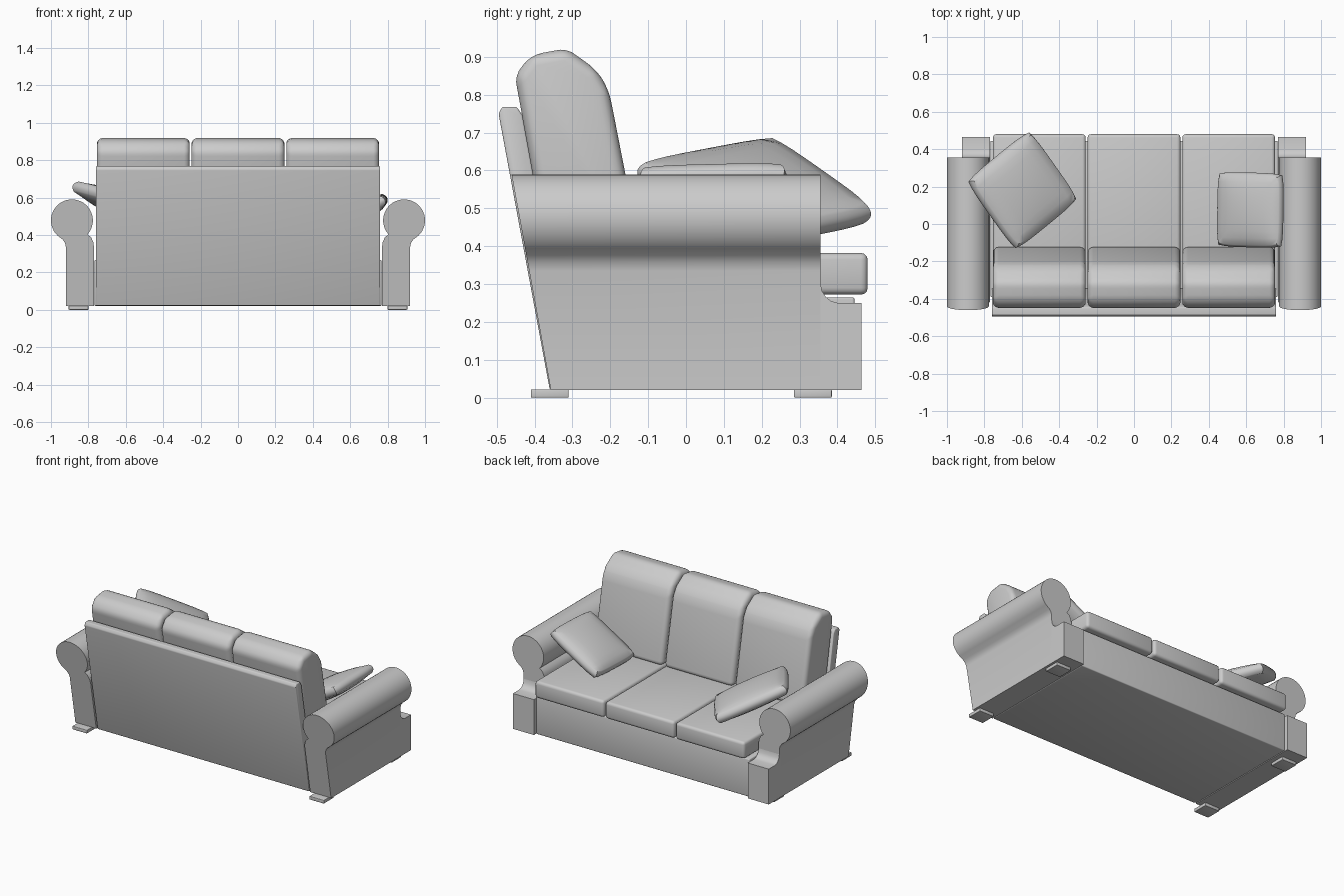
import bpy, bmesh, math
from mathutils import Matrix, Vector

if "Cube" in bpy.data.objects:
    bpy.data.objects.remove(bpy.data.objects["Cube"])


def finish(name, bm, bevel=0.0, segs=3, limit=30):
    bmesh.ops.recalc_face_normals(bm, faces=bm.faces[:])
    me = bpy.data.meshes.new(name)
    bm.to_mesh(me)
    bm.free()
    ob = bpy.data.objects.new(name, me)
    bpy.context.collection.objects.link(ob)
    bpy.ops.object.select_all(action='DESELECT')
    ob.select_set(True)
    bpy.context.view_layer.objects.active = ob
    if bevel:
        m = ob.modifiers.new("bevel", 'BEVEL')
        m.width, m.segments = bevel, segs
        m.limit_method = 'ANGLE'
        m.angle_limit = math.radians(limit)
        bpy.ops.object.modifier_apply(modifier=m.name)
    bpy.ops.object.shade_smooth_by_angle(angle=math.radians(35))
    return ob


def loft(name, a, b, **kw):
    """Closed solid between two matching outlines."""
    bm = bmesh.new()
    va = [bm.verts.new(p) for p in a]
    vb = [bm.verts.new(p) for p in b]
    bm.faces.new(va)
    bm.faces.new(vb[::-1])
    n = len(va)
    for i in range(n):
        j = (i + 1) % n
        bm.faces.new((va[i], vb[i], vb[j], va[j]))
    return finish(name, bm, **kw)


def side_profile(name, pts, x0, x1, **kw):
    return loft(name, [(x0, y, z) for y, z in pts], [(x1, y, z) for y, z in pts], **kw)


def box(name, x0, x1, y0, y1, z0, z1, **kw):
    return side_profile(name, [(y0, z0), (y1, z0), (y1, z1), (y0, z1)], x0, x1, **kw)


def pillow(name, centre, u, v, size_u, size_v, edge, bulge):
    """Puffed square cushion lying in the plane of u and v."""
    u = Vector(u).normalized()
    w = u.cross(Vector(v)).normalized()
    v = w.cross(u)
    frame = Matrix((u, v, w)).transposed()
    bm = bmesh.new()
    bmesh.ops.create_cube(bm, size=2)
    bmesh.ops.subdivide_edges(bm, edges=bm.edges[:], cuts=9, use_grid_fill=True)
    for p in bm.verts:
        a, b, c = p.co
        h = edge + bulge * max(0, (1 - a * a) * (1 - b * b)) ** 0.6
        # rounded rim and corners
        rim = 1 - 0.06 * c * c
        corner = 1 - 0.05 * (a * b) ** 4
        p.co = frame @ Vector((a * rim * corner * size_u / 2,
                               b * rim * corner * size_v / 2, c * h)) + Vector(centre)
    return finish(name, bm)


# Base under the seat
side_profile("base", [(-0.35, 0.02), (0.445, 0.02), (0.445, 0.265), (-0.39, 0.265)],
             -0.768, 0.768, bevel=0.006)

# Leaning back panel
side_profile("back_panel", [(-0.36, 0.022), (-0.495, 0.75), (-0.485, 0.768),
                            (-0.447, 0.768), (-0.432, 0.745), (-0.30, 0.022)],
             -0.76, 0.76, bevel=0.005)

# Seat and back cushions
for i in (-1, 0, 1):
    x0, x1 = i * 0.506 - 0.248, i * 0.506 + 0.248
    box("seat_cushion", x0, x1, -0.36, 0.48, 0.272, 0.382, bevel=0.018)
    side_profile("back_cushion", [(-0.118, 0.375), (-0.203, 0.81), (-0.235, 0.865),
                                  (-0.315, 0.922), (-0.41, 0.905), (-0.452, 0.85),
                                  (-0.365, 0.375)],
                 x0, x1, bevel=0.03, segs=4, limit=15)

# Rolled arms, front blocks and feet
roll = [(0.888 + 0.112 * math.cos(math.radians(t)), 0.478 + 0.112 * math.sin(math.radians(t)))
        for t in range(-48, 223, 9)]
arm = ([(0.92, 0.02), (0.92, 0.335), (0.925, 0.357), (0.938, 0.376)] + roll
       + [(0.785, 0.387), (0.774, 0.362), (0.77, 0.335), (0.77, 0.02)])
block = [(0.34, 0.02), (0.464, 0.02), (0.464, 0.25), (0.40, 0.25), (0.383, 0.255),
         (0.369, 0.266), (0.359, 0.282), (0.355, 0.305), (0.34, 0.305)]
for s in (-1, 1):
    loft("arm", [(s * x, 0.355, z) for x, z in arm],
         [(s * x, -0.357 - 0.182 * (z - 0.02), z) for x, z in arm])
    side_profile("arm_front_block", block, s * 0.77, s * 0.92)
    for y in (-0.41, 0.285):
        box("foot", s * 0.80, s * 0.905, y, y + 0.1, 0.0, 0.022, bevel=0.003)

# Loose pillows leaning on the arms
pillow("left_pillow", (-0.597, 0.18, 0.54), (0.33, 0.27, -0.19), (0.26, -0.37, -0.07),
       0.475, 0.465, 0.03, 0.03)
pillow("right_pillow", (0.622, 0.075, 0.50), (0.345, -0.01, 0.2), (0.01, 0.4, 0.012),
       0.40, 0.40, 0.026, 0.03)
